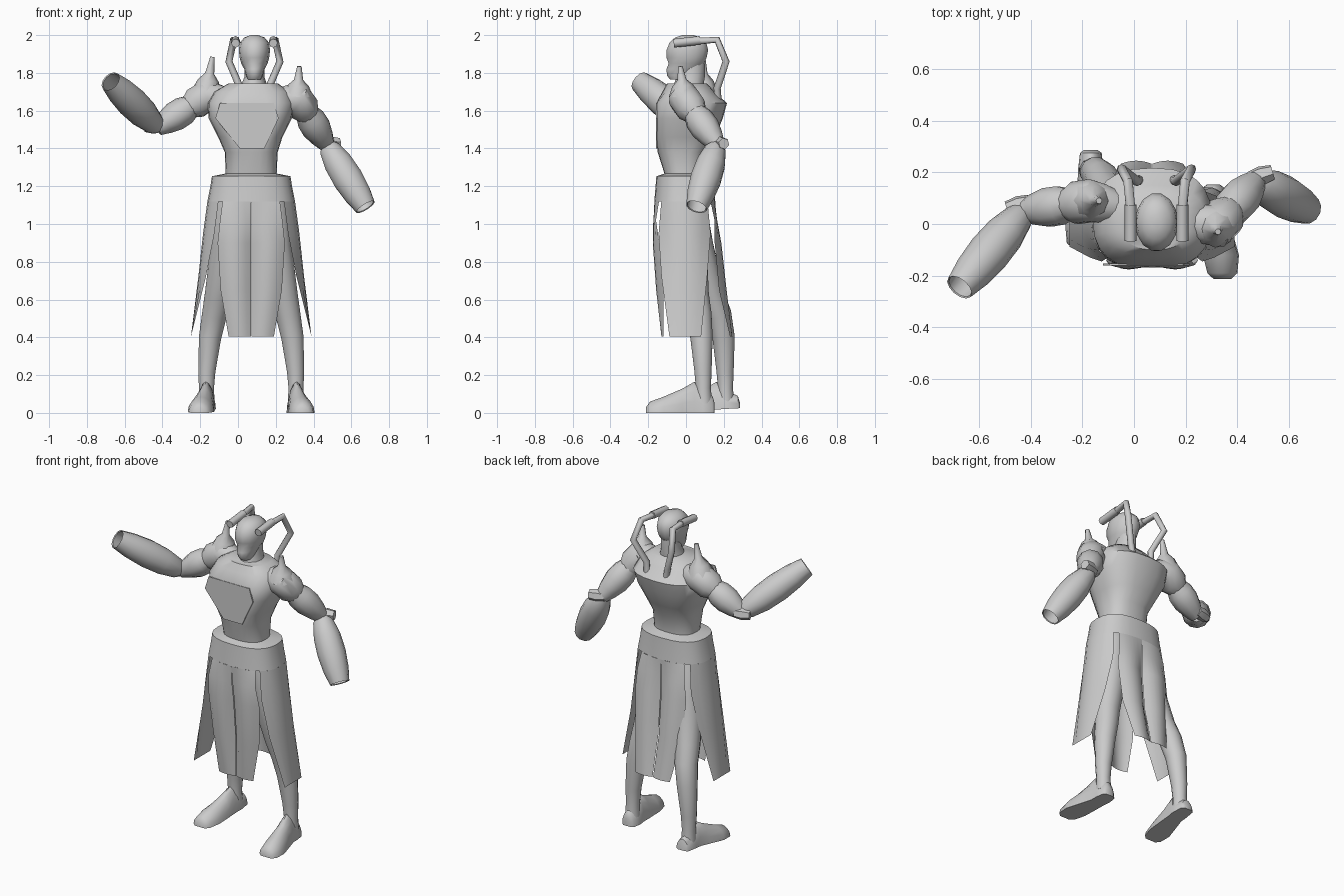
import bpy
from math import cos, sin, pi, radians
from mathutils import Vector

if "Cube" in bpy.data.objects:
    bpy.data.objects.remove(bpy.data.objects["Cube"])

grey = bpy.data.materials.new("plain_grey")
grey.use_nodes = True
grey.diffuse_color = (0.6, 0.6, 0.6, 1)
grey.node_tree.nodes["Principled BSDF"].inputs["Base Color"].default_value = (0.6, 0.6, 0.6, 1)

BODY_X = 0.07   # the trunk stands a little off centre
HEAD_X = 0.087


def build(name, rows, closed=True, caps=True, angle=50):
    """Skin a list of equal-length point rows."""
    n = len(rows[0])
    verts = [tuple(p) for row in rows for p in row]
    faces = []
    for r in range(len(rows) - 1):
        for i in range(n if closed else n - 1):
            j = (i + 1) % n
            faces.append((r * n + i, r * n + j, (r + 1) * n + j, (r + 1) * n + i))
    if caps:
        faces.append(tuple(reversed(range(n))))
        faces.append(tuple(range(len(verts) - n, len(verts))))
    mesh = bpy.data.meshes.new(name)
    mesh.from_pydata(verts, [], faces)
    mesh.materials.append(grey)
    obj = bpy.data.objects.new(name, mesh)
    bpy.context.collection.objects.link(obj)
    bpy.ops.object.select_all(action="DESELECT")
    obj.select_set(True)
    bpy.context.view_layer.objects.active = obj
    if closed:
        bpy.ops.object.mode_set(mode="EDIT")
        bpy.ops.mesh.select_all(action="SELECT")
        bpy.ops.mesh.normals_make_consistent(inside=False)
        bpy.ops.object.mode_set(mode="OBJECT")
    bpy.ops.object.shade_smooth_by_angle(angle=radians(angle))


def power(v, e):
    return abs(v) ** e * (1 if v > 0 else -1)


def oval(section, a, e):
    """Point at angle a of a rounded section: z, centre x, half width, front y, back y."""
    z, cx, rx, front, back = section
    return (cx + rx * power(cos(a), e),
            (front + back) / 2 + (back - front) / 2 * power(sin(a), e), z)


def stack(name, sections, n=16, e=0.8, front_limit=-1, caps=True):
    """Horizontal sections, optionally sliced flat at the front."""
    rows = []
    for section in sections:
        ring = [oval(section, 2 * pi * i / n, e) for i in range(n)]
        rows.append([(x, max(y, front_limit), z) for x, y, z in ring])
    build(name, rows, caps=caps)


def limb(name, points, radii, n=10, angle=50):
    """Round sections following a path; the last section may fold back inside."""
    pts = [Vector(p) for p in points]
    rows, side, t = [], None, None
    for i, p in enumerate(pts):
        step = pts[min(i + 1, len(pts) - 1)] - pts[max(i - 1, 0)]
        if t is None or step.dot(t) > 0:
            t = step.normalized()
        if side is None:
            side = t.orthogonal()
        side = (side - t * side.dot(t)).normalized()
        up = t.cross(side)
        rows.append([p + radii[i] * (side * cos(a) + up * sin(a))
                     for a in (2 * pi * k / n for k in range(n))])
    build(name, rows, angle=angle)


def between(a, b, steps):
    return [a.lerp(b, t) for t in steps]


# Torso with a flat chest and a sharp shoulder-blade ridge
stack("torso", [
    (1.20, BODY_X, 0.14, -0.11, 0.09), (1.27, BODY_X, 0.135, -0.115, 0.09),
    (1.38, BODY_X, 0.14, -0.15, 0.11), (1.46, 0.065, 0.17, -0.175, 0.155),
    (1.56, 0.065, 0.22, -0.185, 0.195), (1.64, 0.07, 0.23, -0.175, 0.217),
    (1.70, 0.075, 0.20, -0.125, 0.15), (1.745, 0.08, 0.13, -0.10, 0.11)],
    n=24, front_limit=-0.157)
stack("neck", [(1.72, 0.085, 0.075, -0.07, 0.09), (1.78, HEAD_X, 0.052, -0.05, 0.10),
               (1.85, HEAD_X, 0.052, -0.05, 0.10)], n=12, e=1)

# Thin flat chest plate
plate = [(-0.095, 1.64), (0.19, 1.64), (0.215, 1.56), (0.14, 1.40), (0.01, 1.40), (-0.12, 1.56)]
build("chest_plate", [[(x, y, z) for x, z in plate] for y in (-0.160, -0.152)], angle=20)

# Head with a narrower jaw and a brow
stack("head", [
    (1.765, HEAD_X, 0.034, -0.085, -0.01), (1.785, HEAD_X, 0.044, -0.102, 0.04),
    (1.82, HEAD_X, 0.054, -0.106, 0.075), (1.85, HEAD_X, 0.07, -0.094, 0.098),
    (1.88, HEAD_X, 0.078, -0.106, 0.112), (1.92, HEAD_X, 0.083, -0.106, 0.12),
    (1.96, HEAD_X, 0.077, -0.09, 0.11), (1.987, HEAD_X, 0.054, -0.06, 0.08),
    (2.0, HEAD_X, 0.02, -0.02, 0.04)], n=14, e=1)

# Belt: a rounded band flowing from the waist to the hip
HEM = (1.12, BODY_X, 0.232, -0.168, 0.155)
BELT_E = 0.8
stack("belt", [
    (1.268, BODY_X, 0.13, -0.11, 0.09), (1.253, BODY_X, 0.208, -0.157, 0.145),
    (1.20, BODY_X, 0.216, -0.161, 0.148), HEM], n=24, e=BELT_E, caps=False)


def flap(name, start, end, levels, facing):
    """Cloth hanging from a stretch of the hem; each level is z, edge, edge, depth, bulge."""
    steps = [i / 6 for i in range(7)]
    rows = [[oval(HEM, radians(start + (end - start) * t), BELT_E) for t in steps]]
    for z, lo, hi, depth, bulge in levels:
        row = []
        for t in steps:
            along = lo + (hi - lo) * t
            out = depth - bulge * (2 * t - 1) ** 2
            row.append((along, facing[1] * out, z) if facing[1]
                       else (BODY_X + facing[0] * out, along, z))
        rows.append(row)
    build(name, rows, closed=False, caps=False)


# Front and back cloth: z, half width, front depth, back depth, bulge of each half
cloth = [(1.02, 0.165, 0.173, 0.165, 0.014), (0.90, 0.178, 0.176, 0.187, 0.035),
         (0.65, 0.162, 0.158, 0.215, 0.04), (0.405, 0.12, 0.13, 0.245, 0.012)]
for side, label in ((1, "left"), (-1, "right")):
    at = lambda d: BODY_X + side * d
    for name, sign, column in (("front", -1, 2), ("back", 1, 3)):
        flap(f"{label}_{name}_cloth", sign * 90, sign * (90 - side * 36),
             [(row[0], at(0.002), at(row[1]), row[column], row[4]) for row in cloth], (0, sign))
    # Side cloth flaring outward
    middle = 90 - side * 90
    flap(label + "_side_cloth", middle - side * 46, middle + side * 44, [
        (0.95, -0.145, 0.13, 0.255, 0.06), (0.72, -0.13, 0.112, 0.28, 0.04),
        (0.405, -0.088, 0.08, 0.319, 0.0)], (side, 0))

    # Curved back tubes ending in thick rods beside the head
    x = lambda d: HEAD_X + side * d
    limb(label + "_tube", [(x(0.06), 0.175, 1.59), (x(0.075), 0.165, 1.72), (x(0.135), 0.212, 1.86),
                           (x(0.11), 0.165, 1.975), (x(0.10), 0.06, 1.968)], [0.019] * 5, n=8)
    limb(label + "_rod", [(x(0.10), 0.075, 1.972), (x(0.10), -0.065, 1.957)], [0.023] * 2, n=8)

    # Leg: the left one stands forward, the right one back
    back = 0 if side > 0 else 0.117
    limb(label + "_leg", [
        (at(0.09), 0.0, 1.18), (at(0.10), 0.01, 1.10), (at(0.125), 0.02 + back * 0.3, 0.88),
        (at(0.175), 0.05 + back * 0.7, 0.62), (at(0.195), 0.07 + back * 0.9, 0.52),
        (at(0.218), 0.082 + back, 0.40), (at(0.235), 0.09 + back, 0.22),
        (at(0.237), 0.092 + back, 0.13), (at(0.237), 0.095 + back, 0.05)],
        [0.08, 0.10, 0.093, 0.074, 0.068, 0.061, 0.047, 0.041, 0.045], n=12)
    # Foot: arched slices from heel to toe (y, x offset, half width, height)
    slices = [(0.152, 0.237, 0.026, 0.05), (0.14, 0.237, 0.042, 0.09), (0.09, 0.237, 0.05, 0.12),
              (0.045, 0.24, 0.048, 0.165), (-0.02, 0.25, 0.057, 0.128),
              (-0.12, 0.266, 0.07, 0.085), (-0.19, 0.272, 0.058, 0.06), (-0.212, 0.272, 0.035, 0.03)]
    lift = 0.025 if side < 0 else 0.0
    rows = []
    for y, d, w, h in slices:
        base = lift * (y + 0.21) / 0.36
        rows.append([(at(d + w * power(cos(a), 1.1)), y + back * (1 + 0.15 * (y > 0.1)),
                      base + (h - base) * sin(a))
                     for a in (pi * i / 8 for i in range(9))])
    build(label + "_foot", rows)


def arm(label, side, shoulder, elbow, wrist, spike):
    s, e, w = Vector(shoulder), Vector(elbow), Vector(wrist)
    inner = Vector((BODY_X + (s.x - BODY_X) * 0.55, s.y * 0.5 + 0.02, s.z - 0.01))
    limb(label + "_shoulder", [inner, inner.lerp(s, 0.6), s, s.lerp(e, 0.22), s.lerp(e, 0.42)],
         [0.06, 0.078, 0.085, 0.084, 0.05], n=12)
    limb(label + "_upper_arm", between(s, e, (0.25, 0.45, 0.65, 0.85, 1.02)),
         [0.055, 0.077, 0.078, 0.062, 0.042])
    # Forearm sleeve, hollow at the open end
    limb(label + "_forearm", between(e, w, (0, 0.08, 0.3, 0.55, 0.8, 1, 0.99, 0.8, 0.55)),
         [0.036, 0.058, 0.078, 0.083, 0.074, 0.057, 0.052, 0.068, 0.072], n=12)
    # Elbow guard behind the joint
    guard = e + Vector((side * 0.022, 0.022, 0.006))
    limb(label + "_elbow_guard", [guard + Vector((side * d, d * 0.3 * side, 0))
                                  for d in (-0.045, 0, 0.045)], [0.03, 0.038, 0.03], n=6, angle=20)
    # Shoulder pad rising to a narrow spike
    limb(label + "_shoulder_spike", between(s, Vector(spike), (0.1, 0.4, 0.58, 1)),
         [0.08, 0.056, 0.024, 0.012], n=8, angle=60)


arm("left", 1, (0.315, -0.01, 1.665), (0.47, 0.165, 1.42), (0.675, 0.055, 1.09), (0.325, -0.03, 1.835))
arm("right", -1, (-0.17, 0.09, 1.675), (-0.425, 0.05, 1.51), (-0.675, -0.245, 1.755), (-0.135, 0.09, 1.885))
